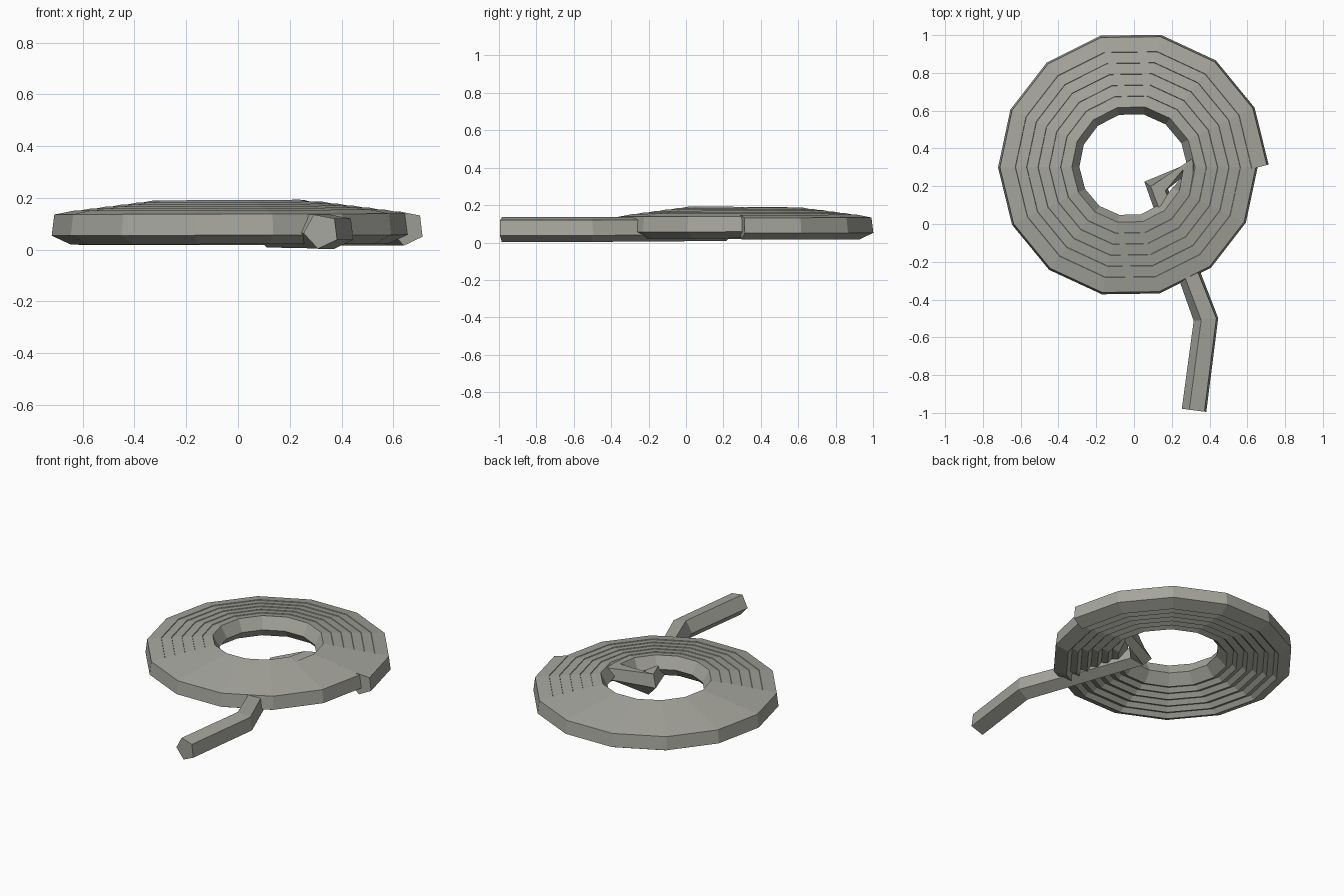
import bpy, bmesh, math
from mathutils import Vector

if "Cube" in bpy.data.objects:
    bpy.data.objects.remove(bpy.data.objects["Cube"])

SIDES = 5
RADIUS = 0.07
CENTRE = Vector((-0.0175, 0.30, 0))
TURNS, STEPS = 6, 14

# Rope path: coil winding inward and slightly upward
path = []
n = TURNS * STEPS
for i in range(n + 1):
    t = i / n
    a = 2 * math.pi * i / STEPS
    r = 0.671 - 0.36 * t
    path.append(CENTRE + Vector((r * math.cos(a), r * math.sin(a), 0.084 + 0.046 * t)))
twists = [43] * len(path)

# Loose tail: doubles back in the middle, runs under the coil and out the front
for p in ((0.12, 0.20, 0.076), (0.385, -0.505, 0.072), (0.322, -0.987, 0.072)):
    path.append(Vector(p))
    twists.append(65)


def sweep(name, path, twists, material):
    """Sweep a flat-sided polygon along the path and cap both ends."""
    bm = bmesh.new()
    rings = []
    for i, p in enumerate(path):
        before = (p - path[i - 1]).normalized() if i else Vector()
        after = (path[i + 1] - p).normalized() if i < len(path) - 1 else Vector()
        tangent = (before + after).normalized()
        side = tangent.cross(Vector((0, 0, 1))).normalized()
        up = side.cross(tangent)
        ring = []
        for k in range(SIDES):
            a = math.radians(twists[i] + 360 * k / SIDES)
            ring.append(bm.verts.new(p + RADIUS * (side * math.cos(a) + up * math.sin(a))))
        rings.append(ring)
    for a, b in zip(rings, rings[1:]):
        for k in range(SIDES):
            j = (k + 1) % SIDES
            bm.faces.new((a[k], a[j], b[j], b[k]))
    bm.faces.new(rings[0])
    bm.faces.new(rings[-1])
    bmesh.ops.recalc_face_normals(bm, faces=bm.faces)
    mesh = bpy.data.meshes.new(name)
    bm.to_mesh(mesh)
    bm.free()
    mesh.materials.append(material)
    obj = bpy.data.objects.new(name, mesh)
    bpy.context.collection.objects.link(obj)
    return obj


grey = bpy.data.materials.new("warm_grey")
grey.diffuse_color = (0.38, 0.38, 0.34, 1)
grey.use_nodes = True
grey.node_tree.nodes["Principled BSDF"].inputs["Base Color"].default_value = grey.diffuse_color
sweep("coiled_rope", path, twists, grey)
